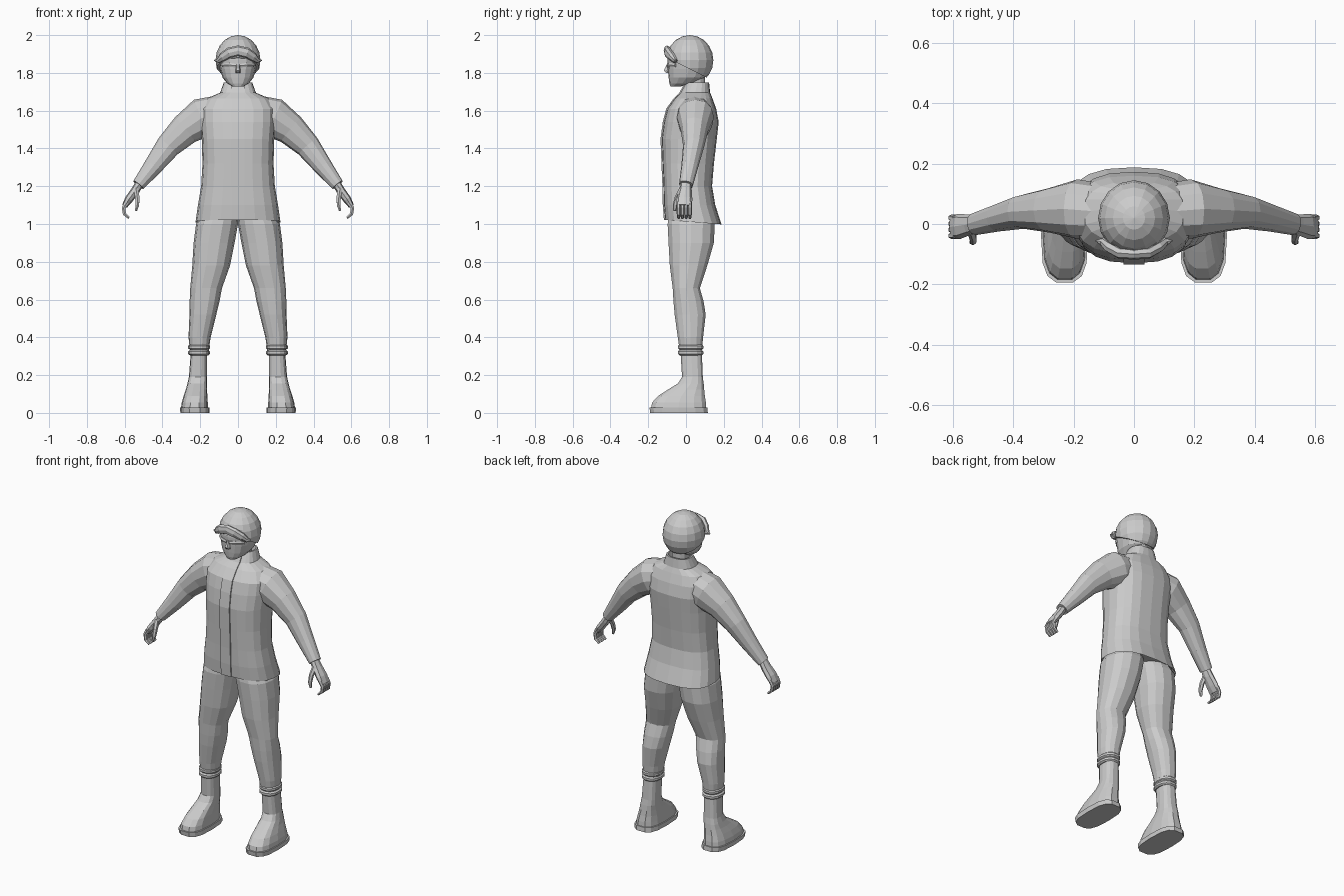
import bpy, bmesh, math
from mathutils import Vector

grey = bpy.data.materials.new("light_grey")
grey.diffuse_color = (0.6, 0.6, 0.6, 1)


def finish(name, bm):
    bmesh.ops.recalc_face_normals(bm, faces=bm.faces)
    me = bpy.data.meshes.new(name)
    bm.to_mesh(me)
    bm.free()
    me.materials.append(grey)
    ob = bpy.data.objects.new(name, me)
    bpy.context.collection.objects.link(ob)
    return ob


def loft(name, rings):
    """Skin a list of equal-length point rings and cap both ends."""
    bm = bmesh.new()
    vs = [[bm.verts.new(p) for p in r] for r in rings]
    n = len(vs[0])
    for a, b in zip(vs, vs[1:]):
        for i in range(n):
            j = (i + 1) % n
            bm.faces.new((a[i], a[j], b[j], b[i]))
    bm.faces.new(vs[0])
    bm.faces.new(vs[-1])
    return finish(name, bm)


def section(n, p, off=0.0):
    """Unit superellipse outline."""
    out = []
    for i in range(n):
        t = 2 * math.pi * (i + off) / n
        c, s = math.cos(t), math.sin(t)
        out.append((math.copysign(abs(c) ** (2 / p), c), math.copysign(abs(s) ** (2 / p), s)))
    return out


def column(name, levels, n=16, p=2.3, s=1, tilt=0.0):
    """Upright loft; levels are (z, x_min, x_max, y_front, y_back)."""
    rings = []
    for k, (z, x0, x1, y0, y1) in enumerate(levels):
        drop = tilt if k < 2 else 0
        rings.append([(s * ((x0 + x1) / 2 + (x1 - x0) / 2 * a),
                       (y0 + y1) / 2 + (y1 - y0) / 2 * b, z - drop * b)
                      for a, b in section(n, p)])
    return loft(name, rings)


def tube(name, path, n=10, s=1):
    """Loft along a path of (x, y, z, depth_radius, height_radius)."""
    pts = [Vector(q[:3]) for q in path]
    rings = []
    for i, q in enumerate(path):
        t = (pts[min(i + 1, len(pts) - 1)] - pts[max(i - 1, 0)]).normalized()
        v = t.cross(Vector((0, 1, 0))).normalized()
        u = v.cross(t)
        ring = [pts[i] + u * a * q[3] + v * b * q[4] for a, b in section(n, 2.2)]
        rings.append([(s * w.x, w.y, w.z) for w in ring])
    return loft(name, rings)


# Jacket with flared hem, recessed underside and standing collar
body = [(1.04, .205, -.095, .165), (1.01, .225, -.112, .188), (1.10, .212, -.118, .155),
        (1.20, .195, -.12, .138), (1.32, .188, -.125, .148), (1.45, .192, -.13, .163),
        (1.54, .200, -.118, .173), (1.61, .200, -.10, .160), (1.665, .165, -.06, .140),
        (1.695, .095, -.03, .128), (1.75, .075, .0, .122), (1.75, .066, .008, .113),
        (1.71, .060, .012, .105)]
column("jacket", [(z, -x, x, f, b) for z, x, f, b in body], n=20, p=2.6, tilt=.012)

# Front zip placket following the chest
bm = bmesh.new()
prev = None
for z, x, f, b in body[1:11]:
    z += .012 if z < 1.02 else 0
    w = .034
    row = [bm.verts.new(c) for c in ((-w, f + .015, z), (-w, f - .005, z), (w, f - .005, z), (w, f + .015, z))]
    if prev:
        for i in range(3):
            bm.faces.new((prev[i], prev[i + 1], row[i + 1], row[i]))
    prev = row
finish("zip_placket", bm)

for s, side in ((-1, "left"), (1, "right")):
    # Sleeve
    tube("sleeve_" + side, [(.08, .04, 1.59, .09, .095), (.19, .05, 1.562, .098, .105),
                            (.28, .045, 1.50, .074, .084), (.37, .04, 1.412, .056, .066),
                            (.45, .02, 1.305, .045, .050), (.527, .0, 1.207, .037, .034)], n=12, s=s)
    # Hand: palm with curled fingers, and thumb
    tube("palm_" + side, [(.515, .0, 1.225, .027, .022), (.545, -.003, 1.175, .034, .023),
                          (.578, -.008, 1.13, .042, .022), (.600, -.01, 1.095, .040, .015)], n=8, s=s)
    for k in range(4):
        y = .021 - .02 * k
        tube("finger_%s_%d" % (side, k + 1),
             [(.590, y, 1.115, .010, .013), (.606, y, 1.085, .010, .011),
              (.601, y, 1.053, .010, .010), (.577, y, 1.032, .008, .007)], n=6, s=s)
    tube("thumb_" + side, [(.540, -.02, 1.185, .016, .015), (.533, -.045, 1.14, .015, .013),
                           (.533, -.058, 1.10, .012, .011), (.540, -.06, 1.07, .008, .006)], n=6, s=s)
    # Trouser leg
    column("trouser_leg_" + side, [(.33, .155, .255, -.035, .085), (.40, .145, .262, -.045, .092),
                                   (.52, .115, .257, -.062, .106), (.59, .098, .256, -.068, .095),
                                   (.66, .085, .253, -.072, .075), (.78, .042, .242, -.088, .115),
                                   (.90, .018, .235, -.095, .150), (1.0, .0, .222, -.10, .155),
                                   (1.06, .0, .185, -.09, .13)], n=14, s=s)
    # Two folded rings at the trouser cuff
    for k, z in enumerate((.305, .335)):
        column("cuff_%s_%d" % (side, k + 1), [(z, .157, .255, -.036, .086), (z + .007, .149, .264, -.044, .093),
                                              (z + .02, .149, .264, -.044, .093), (z + .028, .157, .255, -.036, .086)],
               n=14, s=s)
    # Boot and sole
    column("boot_" + side, [(.025, .158, .302, -.188, .110), (.055, .160, .298, -.182, .108),
                            (.09, .162, .288, -.150, .102), (.125, .164, .276, -.095, .098),
                            (.155, .164, .268, -.045, .095), (.19, .163, .260, -.022, .090),
                            (.32, .163, .250, -.030, .085)], n=14, p=2.7, s=s)
    column("sole_" + side, [(0, .152, .305, -.192, .118), (.028, .152, .308, -.196, .116)], n=14, p=3, s=s)
    # Swept fringe lock with a flipped tip
    tube("fringe_" + side, [(-.006, -.100, 1.918, .018, .028), (.045, -.096, 1.907, .020, .028),
                            (.080, -.075, 1.885, .020, .024), (.105, -.058, 1.864, .014, .013),
                            (.127, -.055, 1.866, .002, .002)], n=8, s=s)
    # Eye lens plate
    tube("eye_lens_" + side, [(.010, -.094, 1.838, .010, .010), (.045, -.088, 1.842, .010, .013),
                              (.082, -.055, 1.840, .008, .010)], n=6, s=s)

# Neck, head and nose
column("neck", [(1.66, -.05, .05, .005, .105), (1.73, -.048, .048, .0, .10), (1.80, -.05, .05, -.01, .10)], n=12)
column("head", [(1.728, -.030, .030, -.082, -.03), (1.745, -.058, .058, -.088, .05),
                (1.775, -.082, .082, -.092, .10), (1.82, -.095, .095, -.096, .125),
                (1.87, -.103, .103, -.098, .13), (1.92, -.098, .098, -.092, .12)], n=16)
column("nose", [(1.80, -.014, .014, -.108, -.08), (1.812, -.014, .014, -.120, -.08),
                (1.85, -.007, .007, -.100, -.08)], n=6)

# Rounded hair shell, cut on a slope from brow to nape
bm = bmesh.new()
bmesh.ops.create_uvsphere(bm, u_segments=16, v_segments=10, radius=1)
for v in bm.verts:
    v.co = Vector((v.co.x * .119, .02 + v.co.y * .125, 1.867 + v.co.z * .133))
cut = bmesh.ops.bisect_plane(bm, geom=bm.verts[:] + bm.edges[:] + bm.faces[:], plane_co=(0, -.11, 1.885),
                             plane_no=(0, .115, .23), clear_inner=True)
bmesh.ops.holes_fill(bm, edges=[e for e in bm.edges if e.is_boundary])
finish("hair", bm)
